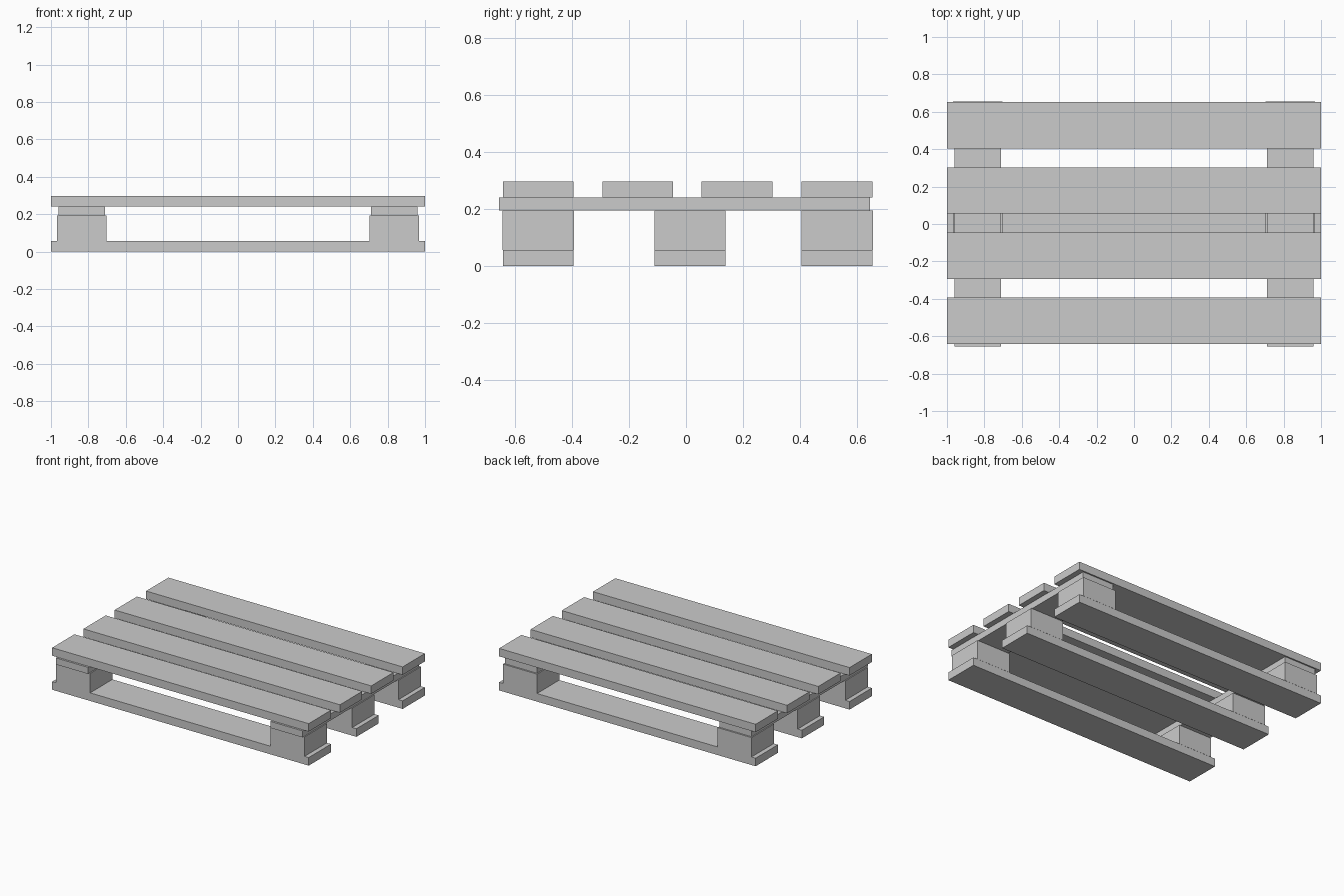
import bpy

if "Cube" in bpy.data.objects:
    bpy.data.objects.remove(bpy.data.objects["Cube"])


def box(name, x, y, z):
    """Axis-aligned box from (min, max) ranges."""
    bpy.ops.mesh.primitive_cube_add(
        size=1, location=[(a + b) / 2 for a, b in (x, y, z)])
    ob = bpy.context.object
    ob.name = name
    ob.scale = [b - a for a, b in (x, y, z)]
    bpy.ops.object.transform_apply(location=False, rotation=False, scale=True)
    return ob


W = 0.248                                   # plank width
Z_RUNNER, Z_BLOCK, Z_CROSS, Z_TOP = 0.057, 0.194, 0.24, 0.296

# deck planks along x
for i, y in enumerate((-0.641, -0.293, 0.055, 0.405)):
    box(f"deck_plank_{i + 1}", (-1, 1), (y, y + W), (Z_CROSS, Z_TOP))

# bottom runners, each with a spacer block near both ends
for i, y in enumerate((-0.641, -0.11, 0.405)):
    box(f"bottom_runner_{i + 1}", (-1, 1), (y, y + W), (0, Z_RUNNER))
    for side, x in (("left", (-0.968, -0.704)), ("right", (0.704, 0.968))):
        box(f"block_{side}_{i + 1}", x, (y - 0.001, y + W + 0.001),
            (Z_RUNNER, Z_BLOCK))

# cross planks between blocks and deck
for side, x in (("left", (-0.961, -0.712)), ("right", (0.712, 0.961))):
    box(f"cross_plank_{side}", x, (-0.655, 0.643), (Z_BLOCK, Z_CROSS))
